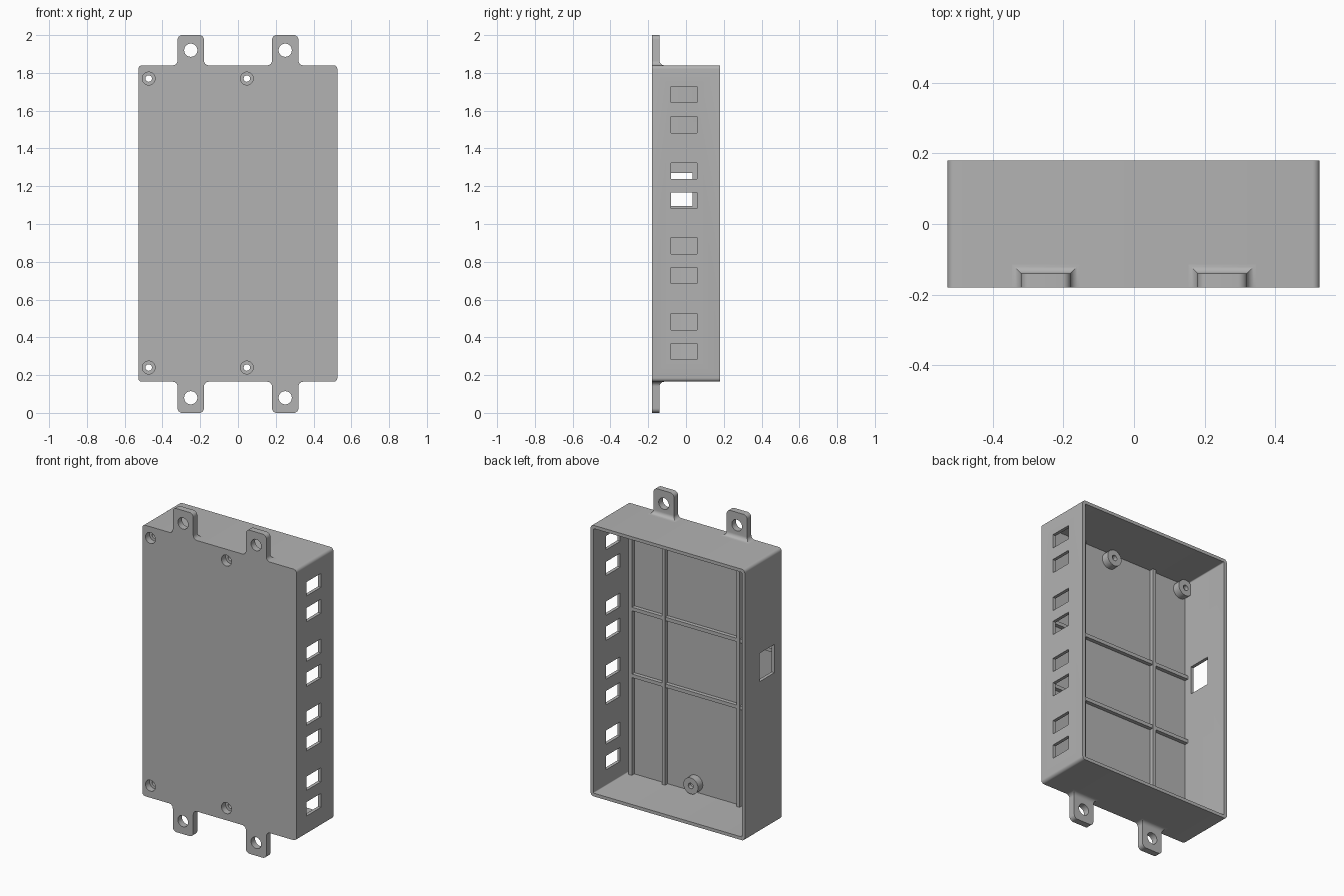
import bpy, bmesh, math
from mathutils import Matrix

if "Cube" in bpy.data.objects:
    bpy.data.objects.remove(bpy.data.objects["Cube"])

GREY = bpy.data.materials.new("light grey plastic")
GREY.diffuse_color = (0.45, 0.45, 0.45, 1)
GREY.use_nodes = True
GREY.node_tree.nodes["Principled BSDF"].inputs["Base Color"].default_value = GREY.diffuse_color

# Overall sizes
X0, X1, Z0, Z1 = -0.528, 0.526, 0.165, 1.84
YF, YB, WALL = -0.18, 0.18, 0.02
FLOOR = YF + WALL


def finish(name, bm):
    bmesh.ops.recalc_face_normals(bm, faces=bm.faces)
    me = bpy.data.meshes.new(name)
    bm.to_mesh(me)
    bm.free()
    ob = bpy.data.objects.new(name, me)
    bpy.context.collection.objects.link(ob)
    me.materials.append(GREY)
    return ob


def loft(name, rings):
    bm = bmesh.new()
    loops = [[bm.verts.new(p) for p in r] for r in rings]
    n = len(loops[0])
    for a, b in zip(loops, loops[1:]):
        for i in range(n):
            j = (i + 1) % n
            bm.faces.new((a[i], a[j], b[j], b[i]))
    bm.faces.new(loops[0])
    bm.faces.new(loops[-1])
    return finish(name, bm)


def box(name, x0, x1, y0, y1, z0, z1):
    return loft(name, [[(x0, y0, z), (x1, y0, z), (x1, y1, z), (x0, y1, z)] for z in (z0, z1)])


def rounded_box(name, x0, x1, y0, y1, z0, z1, r):
    """Box along y with rounded corners in x and z."""
    pts = []
    for k, (cx, cz) in enumerate([(x1 - r, z1 - r), (x0 + r, z1 - r), (x0 + r, z0 + r), (x1 - r, z0 + r)]):
        for i in range(7):
            a = math.pi / 2 * (k + i / 6)
            pts.append((cx + r * math.cos(a), cz + r * math.sin(a)))
    return loft(name, [[(x, y, z) for x, z in pts] for y in (y0, y1)])


def cylinder(name, x, z, r, y0, y1):
    bm = bmesh.new()
    bmesh.ops.create_cone(bm, cap_ends=True, segments=32, radius1=r, radius2=r, depth=y1 - y0,
                          matrix=Matrix.Translation((x, (y0 + y1) / 2, z)) @ Matrix.Rotation(math.pi / 2, 4, 'X'))
    return finish(name, bm)


def select(ob):
    bpy.ops.object.select_all(action='DESELECT')
    ob.select_set(True)
    bpy.context.view_layer.objects.active = ob


def boolean(ob, tools, op='DIFFERENCE'):
    for tool in tools:
        select(ob)
        m = ob.modifiers.new("bool", 'BOOLEAN')
        m.operation, m.solver, m.object = op, 'EXACT', tool
        bpy.ops.object.modifier_apply(modifier=m.name)
        bpy.data.objects.remove(tool, do_unlink=True)


# Open-backed tray
tray = rounded_box("enclosure", X0, X1, YF, YB, Z0, Z1, 0.02)
boolean(tray, [rounded_box("cavity", X0 + WALL, X1 - WALL, FLOOR, YB + 0.1, Z0 + WALL, Z1 - WALL, 0.006)])

# Row of ports on the right wall, one larger port on the left wall
ports = [box("port", X1 - 0.05, X1 + 0.05, -0.08, 0.058, z - 0.043, z + 0.043)
         for z in (1.685, 1.525, 1.28, 1.125, 0.885, 0.727, 0.483, 0.325)]
ports.append(box("port", X0 - 0.05, X0 + 0.05, -0.11, 0.035, 1.095, 1.27))
boolean(tray, ports)

# Screw bosses with counterbored holes from the front
for x in (-0.473, 0.047):
    for z in (0.24, 1.77):
        boolean(tray, [cylinder("boss", x, z, 0.05, FLOOR - 0.01, -0.113)], 'UNION')
        boolean(tray, [cylinder("bore", x, z, 0.034, YF - 0.05, YF + 0.04),
                       cylinder("hole", x, z, 0.017, YF - 0.05, -0.05)])

# Stiffening ribs on the inside of the front plate
RT = FLOOR + 0.025
for x in (-0.262, 0.248, 0.476):
    box("vertical_rib", x - 0.011, x + 0.011, FLOOR - 0.005, RT, Z0 + 0.01, Z1 - 0.01)
for z in (0.80, 1.213):
    box("horizontal_rib", X0 + 0.01, 0.476, FLOOR - 0.005, RT - 0.001, z - 0.011, z + 0.011)

# Mounting tabs: flared fillet at the root, rounded outer corners, screw hole
R, RC, STEPS = 0.025, 0.025, 6
for cx in (-0.25, 0.25):
    for name, side, edge, end in (("top_tab", 1, Z1, 2.0), ("bottom_tab", -1, Z0, 0.0)):
        prof = [(R, R, edge - side * 0.01)]
        for i in range(STEPS + 1):
            a = math.pi / 2 * i / STEPS
            d = R * (1 - math.sin(a))
            prof.append((d, d, edge + side * R * (1 - math.cos(a))))
        for i in range(STEPS + 1):
            a = math.pi / 2 * i / STEPS
            prof.append((-RC * (1 - math.cos(a)), 0, end - side * RC * (1 - math.sin(a))))
        rings = []
        for dx, dy, z in prof:
            w, yb = 0.07 + dx, -0.14 + dy
            rings.append([(cx - w, YF, z), (cx + w, YF, z), (cx + w, yb, z), (cx - w, yb, z)])
        tab = loft(name, rings)
        boolean(tab, [cylinder("tab_hole", cx, end - side * 0.08, 0.035, YF - 0.05, -0.05)])

# Smooth the rounded edges, keep the flat ones crisp
for ob in list(bpy.context.scene.objects):
    select(ob)
    bpy.ops.object.shade_smooth_by_angle(angle=math.radians(30))
